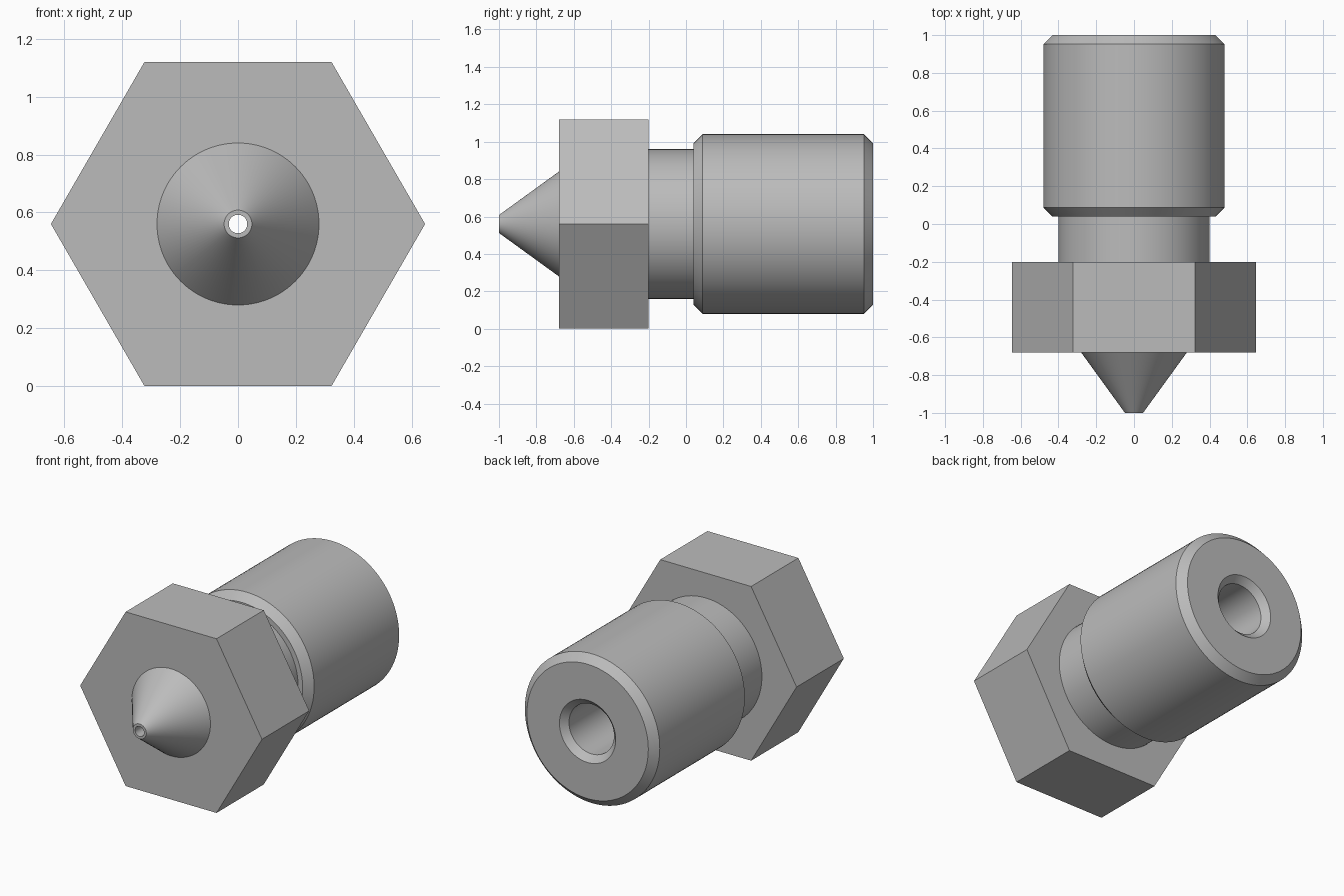
import bpy, bmesh, math
from mathutils import Vector

cube = bpy.data.objects.get("Cube")
if cube:
    bpy.data.objects.remove(cube, do_unlink=True)

SEGMENTS = 96
AXIS_Z = 0.56
HEX_FRONT, HEX_BACK = -0.68, -0.20
TIP_BASE, NECK = 0.28, 0.40

metal = bpy.data.materials.new("grey metal")
metal.use_nodes = True
GREY = (0.5, 0.5, 0.5, 1)
metal.diffuse_color = GREY
metal.node_tree.nodes["Principled BSDF"].inputs["Base Color"].default_value = GREY


def ring(bm, y, radius, sides):
    """Loop of vertices around the y-running axis."""
    angles = [math.tau * i / sides for i in range(sides)]
    return [bm.verts.new((radius * math.cos(a), y, AXIS_Z + radius * math.sin(a)))
            for a in angles]


def skin(bm, first, second):
    """Quads between two loops, outward when running towards +y."""
    n = len(first)
    for i in range(n):
        k = (i + 1) % n
        bm.faces.new((first[i], second[i], second[k], first[k]))


def finish(bm, name, smooth):
    mesh = bpy.data.meshes.new(name)
    bm.to_mesh(mesh)
    bm.free()
    mesh.materials.append(metal)
    obj = bpy.data.objects.new(name, mesh)
    bpy.context.collection.objects.link(obj)
    if smooth:
        bpy.ops.object.select_all(action='DESELECT')
        obj.select_set(True)
        bpy.context.view_layer.objects.active = obj
        bpy.ops.object.shade_smooth_by_angle(angle=math.radians(25))
    return obj


def lathe(name, profile):
    bm = bmesh.new()
    rings = [ring(bm, y, r, SEGMENTS) for y, r in profile]
    for a, b in zip(rings, rings[1:]):
        skin(bm, a, b)
    finish(bm, name, True)


# Conical tip with its flat annular end
lathe("nozzle_tip", [(-1, 0.032), (-1, 0.048), (HEX_FRONT, TIP_BASE)])

# Relief neck, chamfered barrel and rear face
lathe("neck_and_barrel", [(HEX_BACK, NECK), (0.04, NECK), (0.04, 0.432),
                          (0.088, 0.48), (0.952, 0.48), (1, 0.432), (1, 0.2)])

# Through bore: countersink, feed channel, taper and outlet
lathe("bore", [(1, 0.2), (0.96, 0.16), (-0.78, 0.16), (-0.9, 0.032), (-1, 0.032)])

# Hexagonal collar, its end faces open where the round parts meet it
bm = bmesh.new()
hex_radius = AXIS_Z / math.cos(math.pi / 6)
ends = [ring(bm, y, hex_radius, 6) for y in (HEX_FRONT, HEX_BACK)]
skin(bm, *ends)
for outer, y, radius, facing in ((ends[0], HEX_FRONT, TIP_BASE, -1),
                                 (ends[1], HEX_BACK, NECK, 1)):
    edges = []
    for loop in (outer, ring(bm, y, radius, SEGMENTS)):
        for a, b in zip(loop, loop[1:] + loop[:1]):
            edges.append(bm.edges.get((a, b)) or bm.edges.new((a, b)))
    fill = bmesh.ops.triangle_fill(bm, edges=edges, use_beauty=True,
                                   normal=Vector((0, facing, 0)))
    for face in fill["geom"]:
        if isinstance(face, bmesh.types.BMFace):
            face.normal_update()
            if face.normal.y * facing < 0:
                face.normal_flip()
finish(bm, "hex_collar", False)
